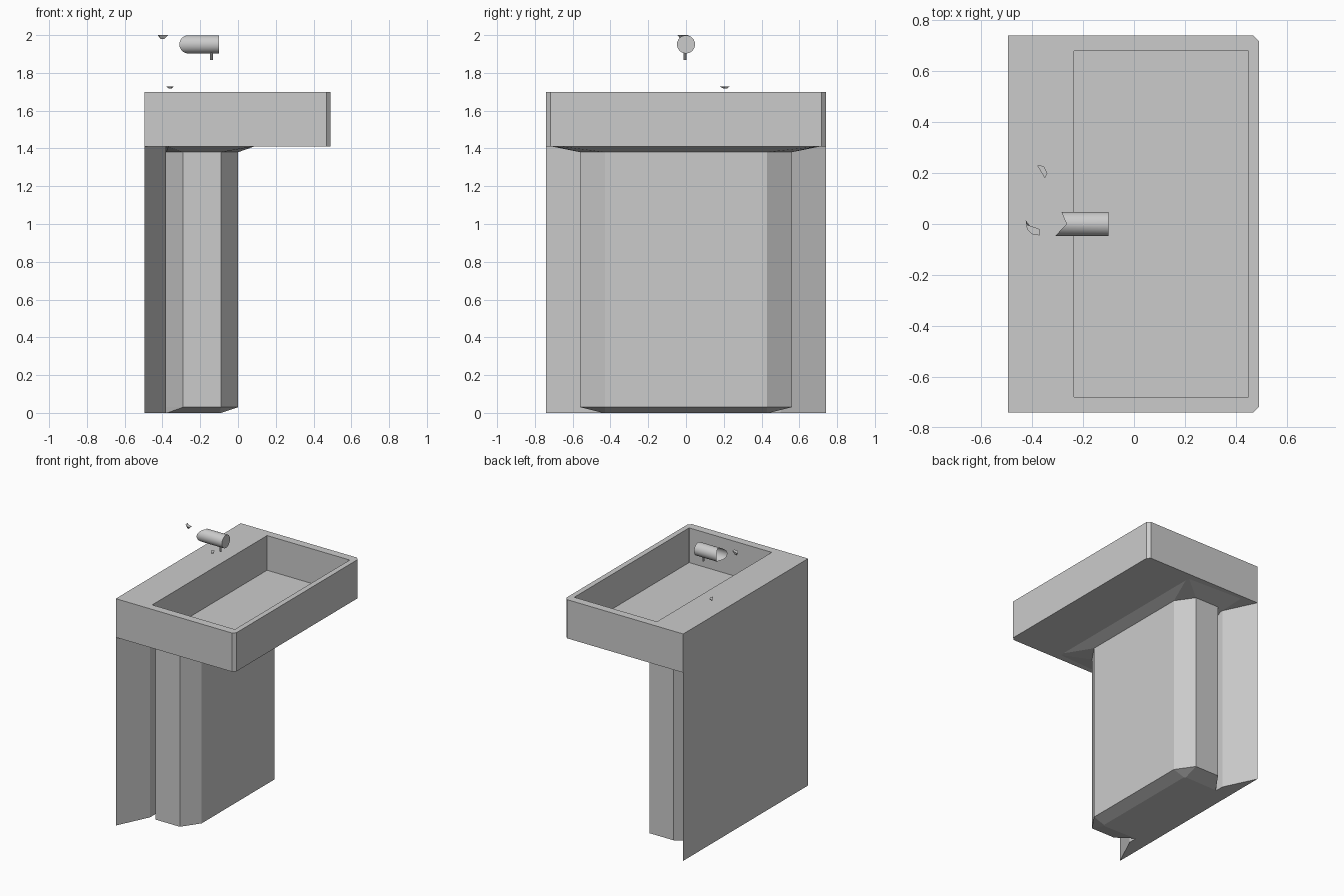
import bpy, bmesh
from math import sin, cos, pi

if "Cube" in bpy.data.objects:
    bpy.data.objects.remove(bpy.data.objects["Cube"])


def loft(name, rings, cap_start=True, cap_end=True):
    """Skin a list of equal-length closed rings of 3D points."""
    bm = bmesh.new()
    vs = [[bm.verts.new(p) for p in r] for r in rings]
    n = len(vs[0])
    for a, b in zip(vs, vs[1:]):
        for i in range(n):
            j = (i + 1) % n
            bm.faces.new((a[i], a[j], b[j], b[i]))
    if cap_start:
        bm.faces.new(vs[0][::-1])
    if cap_end:
        bm.faces.new(vs[-1])
    bmesh.ops.recalc_face_normals(bm, faces=bm.faces)
    me = bpy.data.meshes.new(name)
    bm.to_mesh(me)
    bm.free()
    ob = bpy.data.objects.new(name, me)
    bpy.context.collection.objects.link(ob)
    return ob


def at(z, pts):
    return [(x, y, z) for x, y in pts]


def mirrored(half):
    return [(x, -y) for x, y in half] + [(x, y) for x, y in reversed(half)]


def tray(x0, x1, y, c):
    return mirrored([(x0, y), (x1 - c, y), (x1, y - c)])


# Basin: block with chamfered front corners and a rectangular recess
outer = tray(-0.495, 0.49, 0.74, 0.022)
inner = tray(-0.235, 0.45, 0.68, 0.001)
loft("basin", [at(1.41, outer), at(1.70, outer), at(1.70, inner), at(1.44, inner)])

# Pedestal: faceted column merging into a wedge-shaped back plate
plate = [(-0.495, 0.74), (-0.38, 0.50)]
foot = plate + [(-0.38, 0.43), (-0.375, 0.435), (-0.10, 0.44), (-0.09, 0.43)]
column = plate + [(-0.38, 0.43), (-0.29, 0.56), (-0.09, 0.56), (0.0, 0.43)]
flare = plate + [(-0.38, 0.48), (-0.37, 0.71), (0.08, 0.69), (0.085, 0.66)]
loft("pedestal", [at(0, mirrored(foot)), at(0.03, mirrored(column)),
                  at(1.38, mirrored(column)), at(1.41, mirrored(flare))])

# Tap body: floating horizontal tube, broken open at the back end
R, N, ZC = 0.048, 24, 1.951
back, front = [], []
for i in range(N):
    a = 2 * pi * i / N
    y, z = R * cos(a), ZC + R * sin(a)
    c = cos(a)
    back.append((-0.265 - (0.045 * -c if c < 0 else 0.02 * c), y, z))
    front.append((-0.10, y, z))
tap = loft("tap_body", [back, front], cap_start=False)

# Tap nozzle: thin pin below the tube
pin = [(-0.14 + 0.007 * cos(pi * i / 4), -0.005 + 0.007 * sin(pi * i / 4)) for i in range(8)]
loft("tap_nozzle", [at(1.868, pin), at(1.91, pin)])


# Loose chips beside the tap
def chip(name, pts, z0, z1):
    cx = sum(p[0] for p in pts) / len(pts)
    cy = sum(p[1] for p in pts) / len(pts)
    small = [(cx + (x - cx) * 0.4, cy + (y - cy) * 0.4) for x, y in pts]
    loft(name, [at(z0, small), at(z1, pts)])


chip("tap_chip_upper", [(-0.425, 0.015), (-0.42, -0.02), (-0.40, -0.04),
                        (-0.37, -0.045), (-0.37, -0.02), (-0.42, -0.003)], 1.98, 2.0)
chip("tap_chip_lower", [(-0.38, 0.23), (-0.35, 0.18), (-0.34, 0.20), (-0.355, 0.228)], 1.717, 1.727)

# Smooth the tap tube while keeping its cap edge sharp
bpy.ops.object.select_all(action='DESELECT')
tap.select_set(True)
bpy.context.view_layer.objects.active = tap
bpy.ops.object.shade_smooth_by_angle()
